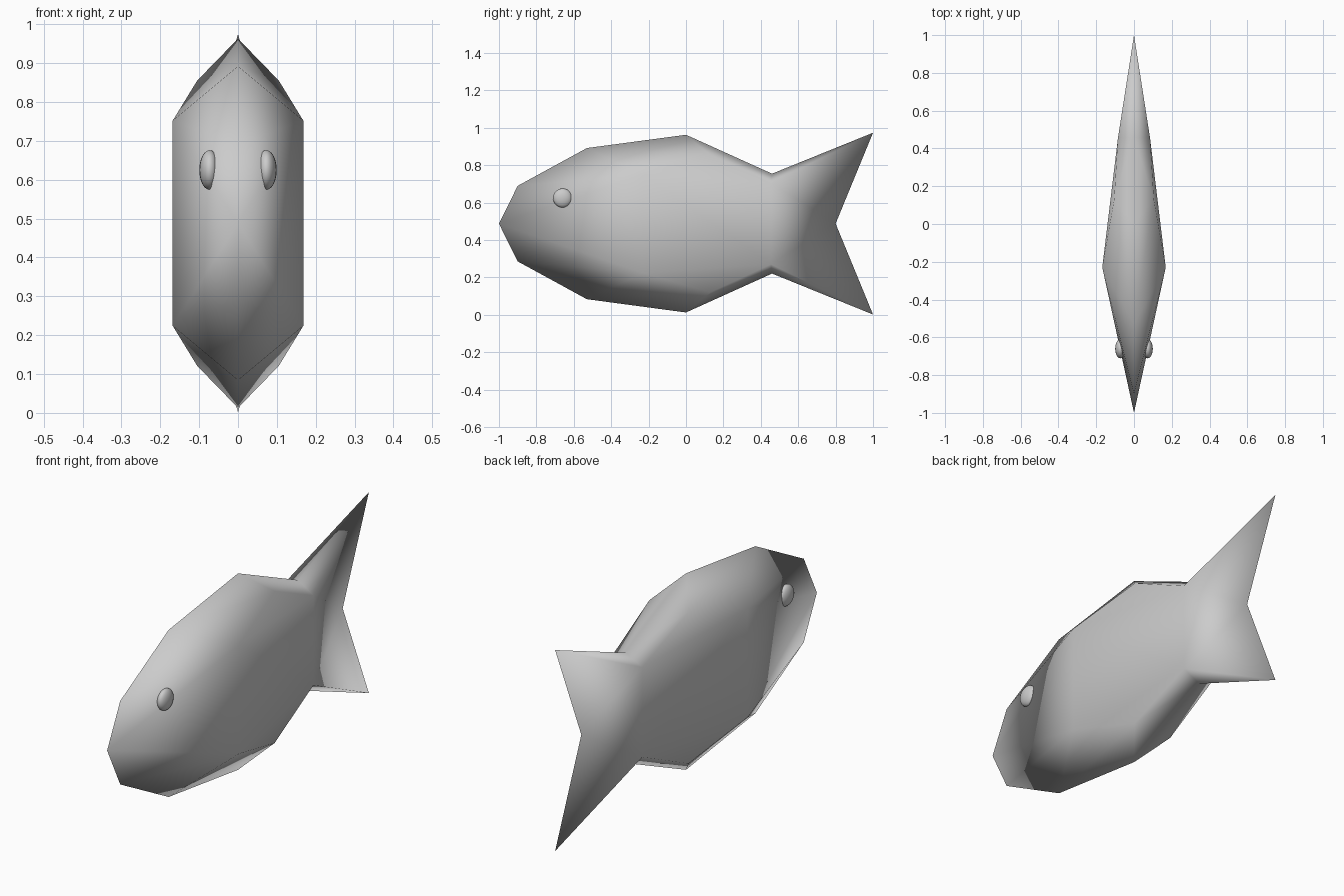
import bpy, bmesh

if "Cube" in bpy.data.objects:
    bpy.data.objects.remove(bpy.data.objects["Cube"])

MID = 0.488  # height of the body's horizontal symmetry line

# upper half control points (x, y, z); the lower half is mirrored about MID
pts = {
    "nose": (0, -1.0, MID), "notch": (0, 0.80, MID),
    "brow": (0, -0.90, 0.69), "crown": (0, -0.53, 0.892), "back": (0, 0, 0.963),
    "neck": (0, 0.46, 0.755), "tip": (0, 1.0, 0.974),
    "cheek": (0.168, -0.23, 0.752), "flank": (0.105, 0.13, 0.855), "root": (0.085, 0.455, 0.705),
}
upper_faces = ["nose brow cheek", "brow crown cheek", "crown flank cheek", "crown back flank",
               "back neck flank", "neck root flank", "cheek flank root",
               "neck tip root", "tip notch root"]

# body with forked tail
bm = bmesh.new()
cache = {}


def vert(name, sx, sz):
    x, y, z = pts[name]
    co = (round(x * sx, 4), y, round(MID + (z - MID) * sz, 4))
    if co not in cache:
        cache[co] = bm.verts.new(co)
    return cache[co]


for sx in (1, -1):
    for sz in (1, -1):
        for face in upper_faces:
            bm.faces.new([vert(n, sx, sz) for n in face.split()])
    # faces joining the upper and lower halves
    for face in ([("nose", 1), ("cheek", 1), ("cheek", -1)],
                 [("cheek", 1), ("root", 1), ("root", -1), ("cheek", -1)],
                 [("root", 1), ("notch", 1), ("root", -1)]):
        bm.faces.new([vert(n, sx, sz) for n, sz in face])
bmesh.ops.recalc_face_normals(bm, faces=bm.faces)
for f in bm.faces:
    f.smooth = True
mesh = bpy.data.meshes.new("fish_body")
bm.to_mesh(mesh)
bm.free()
bpy.context.collection.objects.link(bpy.data.objects.new("fish_body", mesh))

# flattened button eyes
for side, label in ((1, "right"), (-1, "left")):
    bpy.ops.mesh.primitive_uv_sphere_add(segments=20, ring_count=12, radius=0.051,
                                         location=(side * 0.073, -0.66, 0.625))
    eye = bpy.context.object
    eye.name = label + "_eye"
    eye.scale = (0.52, 1, 1)
    bpy.ops.object.shade_smooth()
